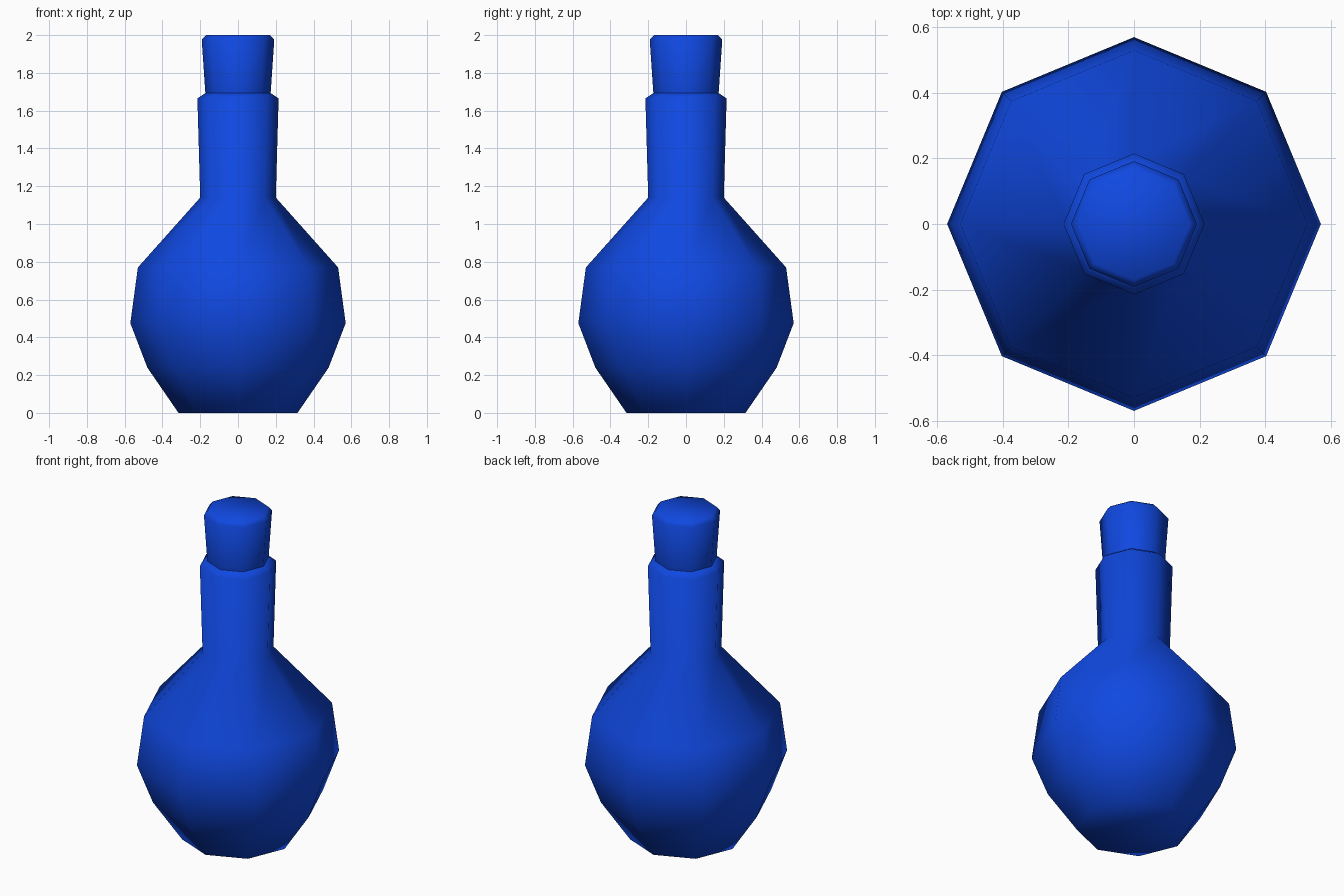
import bpy
import bmesh
from math import cos, sin, pi, radians

SIDES = 8

cube = bpy.data.objects.get("Cube")
if cube:
    bpy.data.objects.remove(cube, do_unlink=True)

blue = bpy.data.materials.new("deep_blue")
blue.use_nodes = True
colour = (0.005, 0.065, 0.75, 1)
blue.diffuse_color = colour
blue.node_tree.nodes["Principled BSDF"].inputs["Base Color"].default_value = colour


def turned(name, profile):
    """Closed eight-sided solid from (radius, height) points, bottom to top."""
    bm = bmesh.new()
    rings = [[bm.verts.new((r * cos(2 * pi * i / SIDES), r * sin(2 * pi * i / SIDES), z))
              for i in range(SIDES)] for r, z in profile]
    for low, high in zip(rings, rings[1:]):
        for i in range(SIDES):
            j = (i + 1) % SIDES
            bm.faces.new((low[i], low[j], high[j], high[i]))
    bm.faces.new(rings[0][::-1])
    bm.faces.new(rings[-1])
    mesh = bpy.data.meshes.new(name)
    bm.to_mesh(mesh)
    bm.free()
    mesh.materials.append(blue)
    obj = bpy.data.objects.new(name, mesh)
    bpy.context.collection.objects.link(obj)
    bpy.ops.object.select_all(action="DESELECT")
    obj.select_set(True)
    bpy.context.view_layer.objects.active = obj
    bpy.ops.object.shade_smooth_by_angle(angle=radians(60))
    return obj


# Round flask body with a straight neck and a chamfered lip
turned("flask_body", [(0.315, 0), (0.48, 0.24), (0.57, 0.475), (0.53, 0.77),
                      (0.2, 1.14), (0.215, 1.665), (0.17, 1.695)])

# Stopper that widens toward its bevelled top
turned("stopper", [(0.168, 1.66), (0.173, 1.695), (0.192, 1.975), (0.17, 2)])
